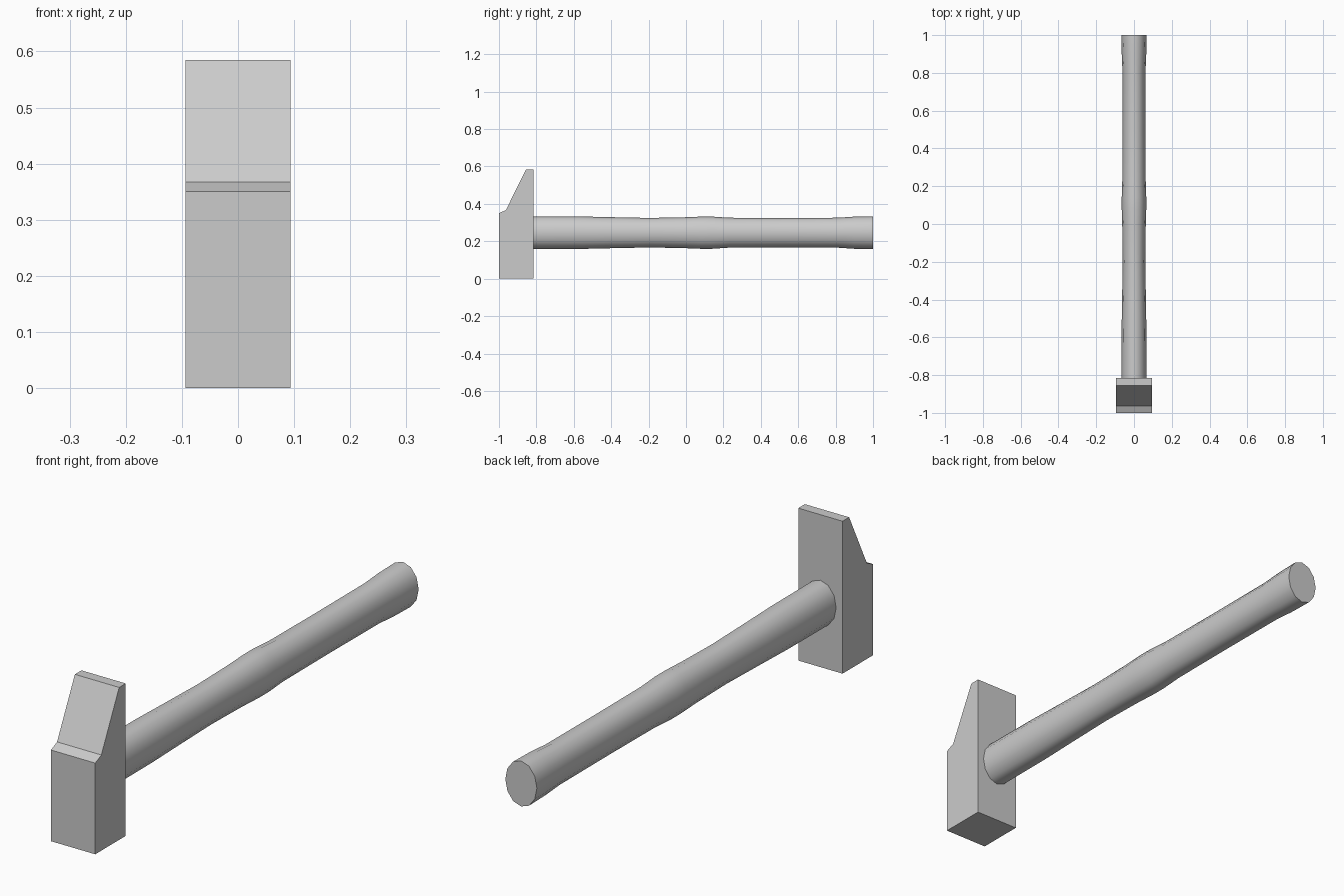
import bpy, bmesh, math

if "Cube" in bpy.data.objects:
    bpy.data.objects.remove(bpy.data.objects["Cube"])


def make_object(name, bm):
    bmesh.ops.recalc_face_normals(bm, faces=bm.faces[:])
    mesh = bpy.data.meshes.new(name)
    bm.to_mesh(mesh)
    bm.free()
    obj = bpy.data.objects.new(name, mesh)
    bpy.context.collection.objects.link(obj)
    return obj


# Head: side profile (y, z) extruded across x
W = 0.094
profile = [(-1, 0), (-0.815, 0), (-0.815, 0.585), (-0.855, 0.585),
           (-0.963, 0.367), (-1, 0.35)]
bm = bmesh.new()
face = bm.faces.new([bm.verts.new((-W, y, z)) for y, z in profile])
ext = bmesh.ops.extrude_face_region(bm, geom=[face])
moved = [v for v in ext["geom"] if isinstance(v, bmesh.types.BMVert)]
bmesh.ops.translate(bm, verts=moved, vec=(2 * W, 0, 0))
make_object("hammer_head", bm)

# Handle: oval sections (y, half width, half height) lofted along y
SIDES, ZC = 12, 0.246
sections = [(-0.815, 0.067, 0.0875), (-0.57, 0.066, 0.087),
            (-0.4, 0.063, 0.083), (-0.2, 0.060, 0.079), (-0.02, 0.062, 0.082),
            (0.08, 0.065, 0.086), (0.14, 0.065, 0.086), (0.23, 0.062, 0.080),
            (0.5, 0.061, 0.079), (0.81, 0.061, 0.080),
            (0.9, 0.065, 0.086), (1.0, 0.067, 0.0875)]
bm = bmesh.new()
rings = []
for y, rx, rz in sections:
    angles = [2 * math.pi * i / SIDES for i in range(SIDES)]
    rings.append([bm.verts.new((rx * math.cos(a), y, ZC + rz * math.sin(a)))
                  for a in angles])
for a, b in zip(rings, rings[1:]):
    for i in range(SIDES):
        j = (i + 1) % SIDES
        bm.faces.new((a[i], a[j], b[j], b[i]))
bm.faces.new(rings[0])
bm.faces.new(rings[-1])
handle = make_object("handle", bm)
bpy.context.view_layer.objects.active = handle
handle.select_set(True)
bpy.ops.object.shade_smooth_by_angle(angle=math.radians(40))
